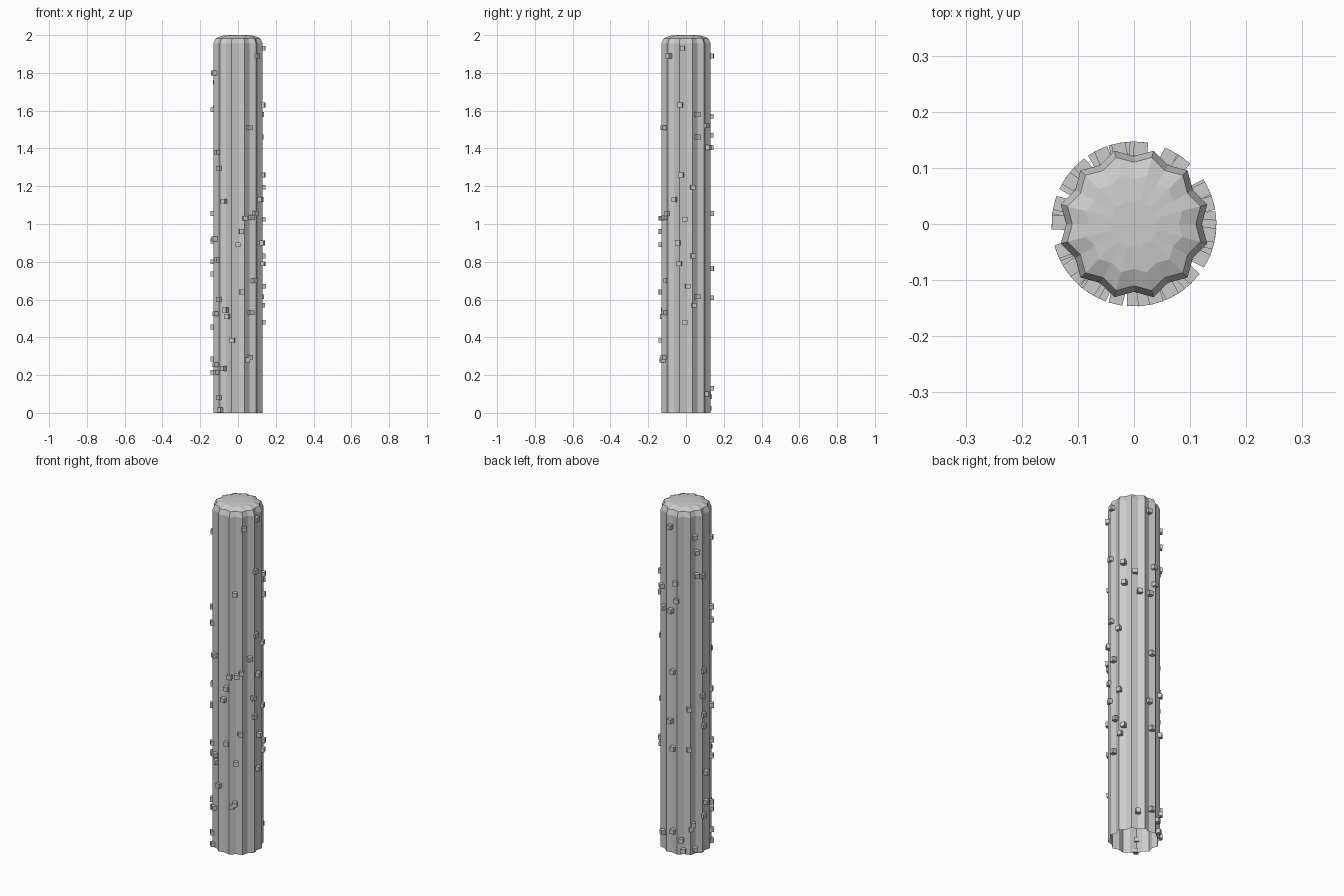
import bpy, bmesh
from math import cos, sin, pi, radians
from mathutils import Matrix

RIDGE, VALLEY, RIBS = 0.135, 0.121, 12


def make_object(name, bm):
    mesh = bpy.data.meshes.new(name)
    bm.normal_update()
    bm.to_mesh(mesh)
    bm.free()
    obj = bpy.data.objects.new(name, mesh)
    bpy.context.collection.objects.link(obj)
    return obj


# Ribbed trunk: star-shaped rings (scale, height), open underneath, domed top
bm = bmesh.new()
rings = []
for scale, z in [(1, 0), (1, 1.955), (0.91, 1.983), (0.66, 1.996), (0.33, 2.0)]:
    ring = []
    for i in range(RIBS * 2):
        a = i * pi / RIBS
        r = (RIDGE if i % 2 else VALLEY) * scale
        ring.append(bm.verts.new((r * cos(a), r * sin(a), z)))
    rings.append(ring)
n = RIBS * 2
for lo, hi in zip(rings, rings[1:]):
    for i in range(n):
        j = (i + 1) % n
        bm.faces.new((lo[i], lo[j], hi[j], hi[i]))
tip = bm.verts.new((0, 0, 2.0))
for i in range(n):
    bm.faces.new((rings[-1][i], rings[-1][(i + 1) % n], tip))
make_object("ribbed_trunk", bm)

# Small cube spines scattered over the trunk: (angle in degrees, height)
SPINES = [
    # right side
    (-8, 1.93), (-42, 1.89), (-13, 1.63), (26, 1.58), (-62, 1.51), (52, 1.52),
    (28, 1.46), (-11, 1.26), (15, 1.195), (-27, 1.13), (-47, 1.055), (-2, 1.025),
    (-18, .9), (16, .83), (-15, .79), (4, .67), (26, .615), (18, .57), (-2, .48),
    # front
    (-57, 1.035), (-74, 1.03), (-82, .96), (-90, .89), (-50, .7), (-81, .64),
    (-59, .53), (-103, .385), (-62, .295), (-69, .28),
    # front left
    (-160, 1.8), (-145, 1.38), (-137, 1.295), (-124, 1.12), (-158, .92), (-145, .81),
    (-137, .6), (-120, .545), (-115, .51), (-153, .525), (-153, .255), (-149, .215),
    (-126, .235), (-137, .08), (-134, .015),
    # back and left
    (85, 1.89), (146, 1.84), (150, 1.75), (150, 1.615), (165, 1.605), (101, 1.57),
    (63, 1.405), (103, 1.47), (88, 1.405), (94, 1.055), (168, 1.055), (132, .845),
    (165, .91), (168, .8), (168, .735), (86, .765), (94, .61), (132, .61),
    (179, .455), (178, .285), (168, .215), (141, .175), (137, .15), (94, .13),
    (59, .1), (114, .085), (119, .025), (146, .03),
]
bm = bmesh.new()
for deg, z in SPINES:
    m = (Matrix.Rotation(radians(deg), 4, 'Z')
         @ Matrix.Translation((RIDGE - 0.001, 0, max(z, 0.0125))))
    bmesh.ops.create_cube(bm, size=0.025, matrix=m)
make_object("spines", bm)
